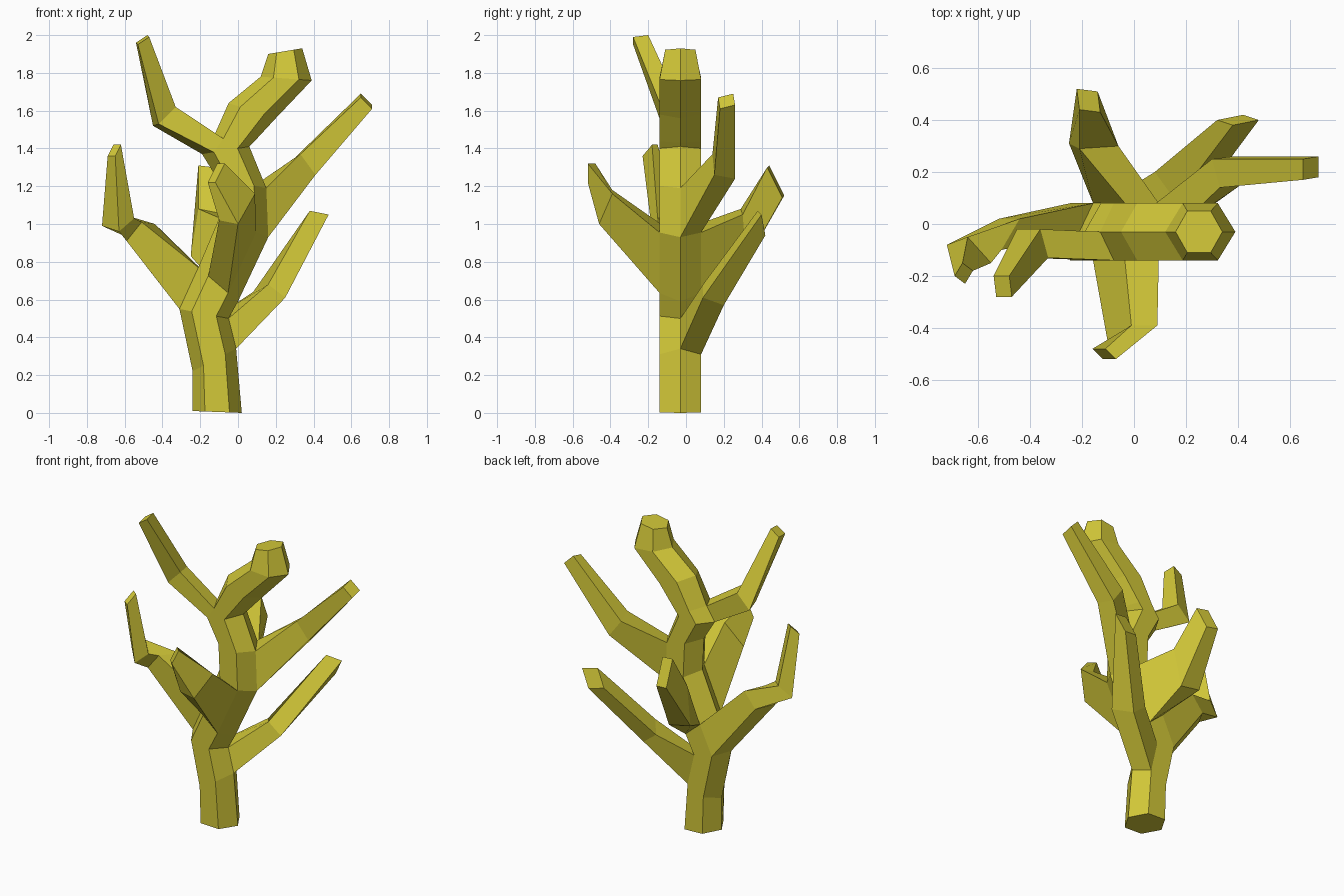
import bpy, bmesh
from mathutils import Vector

if "Cube" in bpy.data.objects:
    bpy.data.objects.remove(bpy.data.objects["Cube"])

bm = bmesh.new()
Y_MID = -0.03


def trunk_ring(lx, lz, rx, rz, half=0.11):
    """Six-sided trunk section: points at left and right, flats at front and back."""
    def at(t, y):
        return bm.verts.new((lx + (rx - lx) * t, Y_MID + y, lz + (rz - lz) * t))
    return [at(0, 0), at(.25, -half), at(.75, -half), at(1, 0), at(.75, half), at(.25, half)]


def bridge(a, b, skip=()):
    n = len(a)
    for s in range(n):
        if s not in skip:
            bm.faces.new((a[s], a[(s + 1) % n], b[(s + 1) % n], b[s]))


# trunk sections: left x, z, right x, z
sections = [
    (-.24, .01, .02, 0), (-.24, .22, -.01, .34), (-.31, .55, -.05, .50),
    (-.21, .77, .00, .59), (-.10, 1.03, .16, .93), (-.11, 1.24, .15, 1.19),
    (-.19, 1.37, .06, 1.41), (-.13, 1.46, .08, 1.43), (-.05, 1.64, .20, 1.56),
    (.12, 1.78, .39, 1.76),
]
rings = [trunk_ring(*s) for s in sections]
rings.append(trunk_ring(.16, 1.90, .34, 1.93, .08))

# trunk faces that are pulled out into branches: section -> sides left open
LEFT_FRONT, FRONT, RIGHT_BACK, BACK, LEFT_BACK = 0, 1, 3, 4, 5
open_sides = {1: [RIGHT_BACK], 2: [LEFT_BACK], 3: [FRONT, BACK],
              4: [RIGHT_BACK], 6: [LEFT_FRONT]}
for i in range(len(rings) - 1):
    bridge(rings[i], rings[i + 1], open_sides.get(i, ()))
bm.faces.new(rings[0])
bm.faces.new(rings[-1])


def branch(section, side, *quads):
    """Grow a four-sided branch; each quad is a corner and its two neighbours."""
    lo, hi, t = rings[section], rings[section + 1], (side + 1) % 6
    prev = [lo[side], lo[t], hi[t], hi[side]]
    for corners in quads:
        a, b, d = (Vector(c) for c in corners)
        cur = [bm.verts.new(p) for p in (a, b, b + d - a, d)]
        bridge(prev, cur)
        prev = cur
    bm.faces.new(prev)


# low right branch
branch(1, RIGHT_BACK,
       ((.25, .09, .61), (.17, .20, .57), (.16, .09, .68)),
       ((.48, .40, 1.05), (.42, .42, .94), (.38, .38, 1.07)))
# low left branch with a bent end
branch(2, LEFT_BACK,
       ((-.52, .02, .90), (-.59, -.10, .91), (-.44, .02, 1.0)),
       ((-.72, -.08, .99), (-.63, -.18, .96), (-.64, -.05, 1.06)),
       ((-.69, -.20, 1.36), (-.65, -.23, 1.36), (-.66, -.15, 1.42)))
# front branch
branch(3, FRONT,
       ((-.10, -.46, 1.02), (0, -.46, 1.0), (-.01, -.39, 1.18)),
       ((-.16, -.48, 1.22), (-.12, -.52, 1.22), (-.11, -.48, 1.32)))
# back branch
branch(3, BACK,
       ((-.10, .32, .80), (-.25, .31, .83), (-.06, .30, 1.05)),
       ((-.14, .51, 1.14), (-.22, .52, 1.15), (-.13, .43, 1.30)))
# middle right branch
branch(4, RIGHT_BACK,
       ((.41, .15, 1.26), (.38, .26, 1.24), (.33, .14, 1.37)),
       ((.71, .18, 1.61), (.71, .26, 1.63), (.65, .17, 1.67)))
# upper left branch
branch(6, LEFT_FRONT,
       ((-.45, -.02, 1.52), (-.42, -.13, 1.53), (-.36, -.02, 1.61)),
       ((-.54, -.20, 1.96), (-.53, -.28, 1.95), (-.48, -.20, 2.0)))

bmesh.ops.recalc_face_normals(bm, faces=bm.faces[:])
mesh = bpy.data.meshes.new("branching_trunk")
bm.to_mesh(mesh)
bm.free()

mat = bpy.data.materials.new("mustard yellow")
mat.diffuse_color = (0.65, 0.58, 0.04, 1)
mat.use_nodes = True
mat.node_tree.nodes["Principled BSDF"].inputs["Base Color"].default_value = mat.diffuse_color
mesh.materials.append(mat)
obj = bpy.data.objects.new("branching_trunk", mesh)
bpy.context.collection.objects.link(obj)
